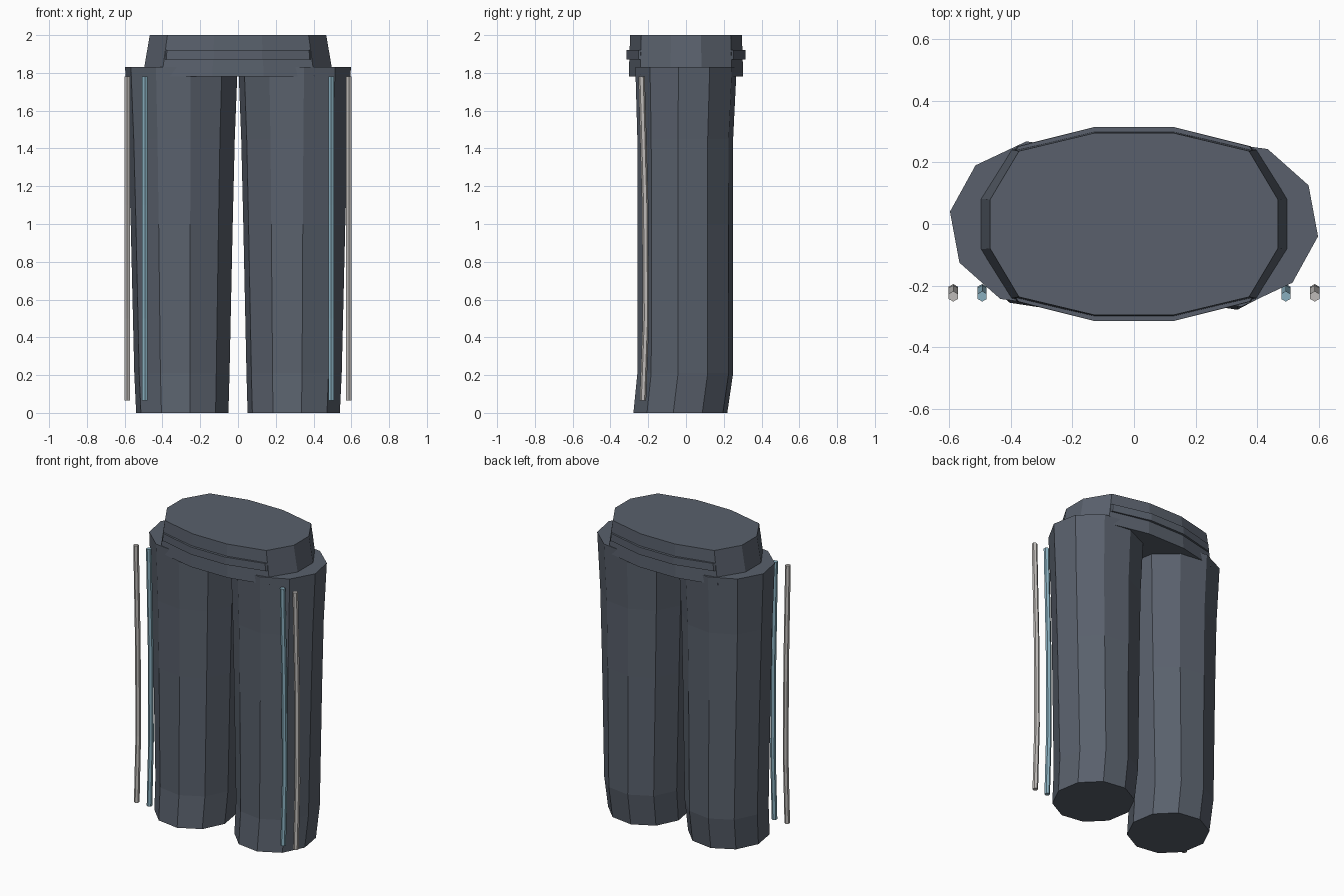
import bpy
from math import cos, sin, pi, radians

cube = bpy.data.objects.get("Cube")
if cube:
    bpy.data.objects.remove(cube, do_unlink=True)


def material(name, rgb):
    mat = bpy.data.materials.new(name)
    mat.use_nodes = True
    mat.diffuse_color = (*rgb, 1)
    mat.node_tree.nodes["Principled BSDF"].inputs["Base Color"].default_value = (*rgb, 1)
    return mat


slate = material("slate cloth", (0.100, 0.118, 0.150))
blue = material("pale blue piping", (0.25, 0.43, 0.52))
grey = material("light grey piping", (0.52, 0.50, 0.48))


def loft(name, outline, rings, mat):
    """Skin a unit outline through rings of (x, y, z, radius_x, radius_y), capped at both ends."""
    n = len(outline)
    verts = [(x + u * rx, y + v * ry, z) for x, y, z, rx, ry in rings for u, v in outline]
    faces = [tuple(range(n))[::-1], tuple(range(len(verts) - n, len(verts)))]
    for r in range(len(rings) - 1):
        for i in range(n):
            a, b = r * n + i, r * n + (i + 1) % n
            faces.append((a, b, b + n, a + n))
    mesh = bpy.data.meshes.new(name)
    mesh.from_pydata(verts, [], faces)
    mesh.materials.append(mat)
    obj = bpy.data.objects.new(name, mesh)
    bpy.context.collection.objects.link(obj)
    return obj


def polygon(sides, turn):
    return [(cos(radians(turn) + 2 * pi * i / sides), sin(radians(turn) + 2 * pi * i / sides))
            for i in range(sides)]


# Squarish twelve-sided outline shared by the waist and belt
quarter = [(1, 0.27), (0.8, 0.8), (0.27, 1)]
half = quarter + [(-u, v) for u, v in reversed(quarter)]
oval = half + [(-u, -v) for u, v in half]

loft("waist", oval, [(0, 0, 1.78, 0.505, 0.303), (0, 0, 2.0, 0.467, 0.296)], slate)
loft("belt", oval, [(0, 0, 1.87, 0.475, 0.315), (0, 0, 1.92, 0.47, 0.315)], slate)

# Piping path as (y, z), bowing gently backwards
piping_path = [(-0.228, 0.065), (-0.212, 0.5), (-0.216, 1.1), (-0.235, 1.78)]

for side, s in (("left", 1), ("right", -1)):
    # Ten-sided leg with a forward kick at the hem
    loft(side + "_leg", polygon(10, -8.5), [
        (s * 0.295, -0.03, 0, 0.247, 0.252),
        (s * 0.297, -0.004, 0.21, 0.255, 0.257),
        (s * 0.298, -0.004, 1.0, 0.273, 0.255),
        (s * 0.299, -0.004, 1.45, 0.285, 0.257),
        (s * 0.30, 0, 1.83, 0.301, 0.272)], slate)
    # Two slim strips of piping beside each leg
    for label, x, mat in (("inner", 0.493, blue), ("outer", 0.587, grey)):
        loft(f"{side}_{label}_piping", polygon(6, 30),
             [(s * x, y, z, 0.017, 0.017) for y, z in piping_path], mat)
